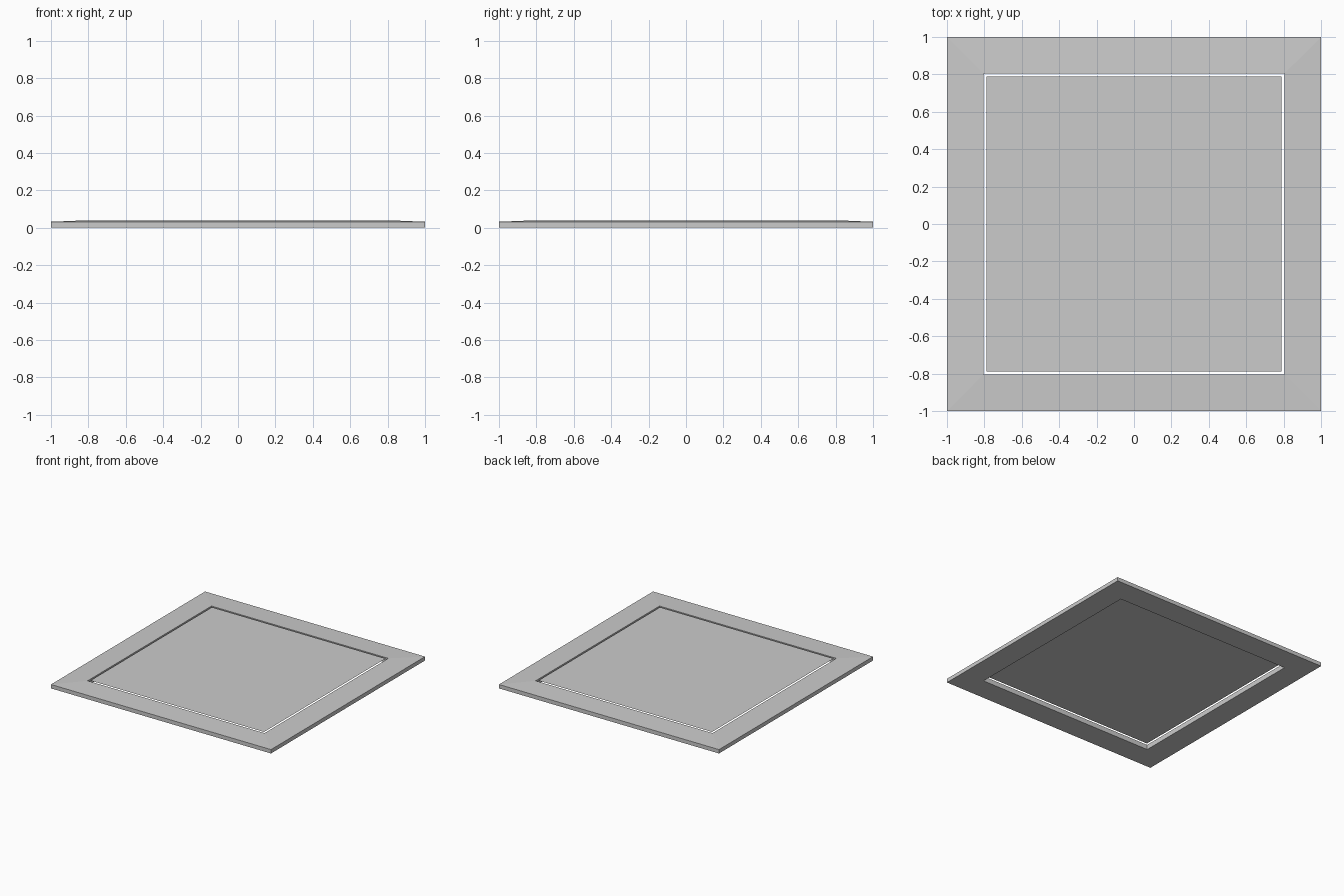
import bpy, bmesh

if "Cube" in bpy.data.objects:
    bpy.data.objects.remove(bpy.data.objects["Cube"])

def make_object(name, bm):
    bmesh.ops.recalc_face_normals(bm, faces=bm.faces)
    mesh = bpy.data.meshes.new(name)
    bm.to_mesh(mesh)
    bm.free()
    obj = bpy.data.objects.new(name, mesh)
    bpy.context.collection.objects.link(obj)
    return obj

def square_loop(bm, half, z):
    return [bm.verts.new((sx * half, sy * half, z))
            for sx, sy in ((-1, -1), (1, -1), (1, 1), (-1, 1))]

# Border frame: a four-point section swept around the square, sloping up inward
bm = bmesh.new()
profile = [(1.0, 0.0), (1.0, 0.032), (0.804, 0.04), (0.804, 0.0)]
loops = [square_loop(bm, half, z) for half, z in profile]
for i, a in enumerate(loops):
    b = loops[(i + 1) % len(loops)]
    for j in range(4):
        k = (j + 1) % 4
        bm.faces.new((a[j], a[k], b[k], b[j]))
make_object("border_frame", bm)

# Thin centre panel, level with the frame's inner rim and separated by a narrow gap
bm = bmesh.new()
bm.faces.new(square_loop(bm, 0.789, 0.04))
make_object("centre_panel", bm)
